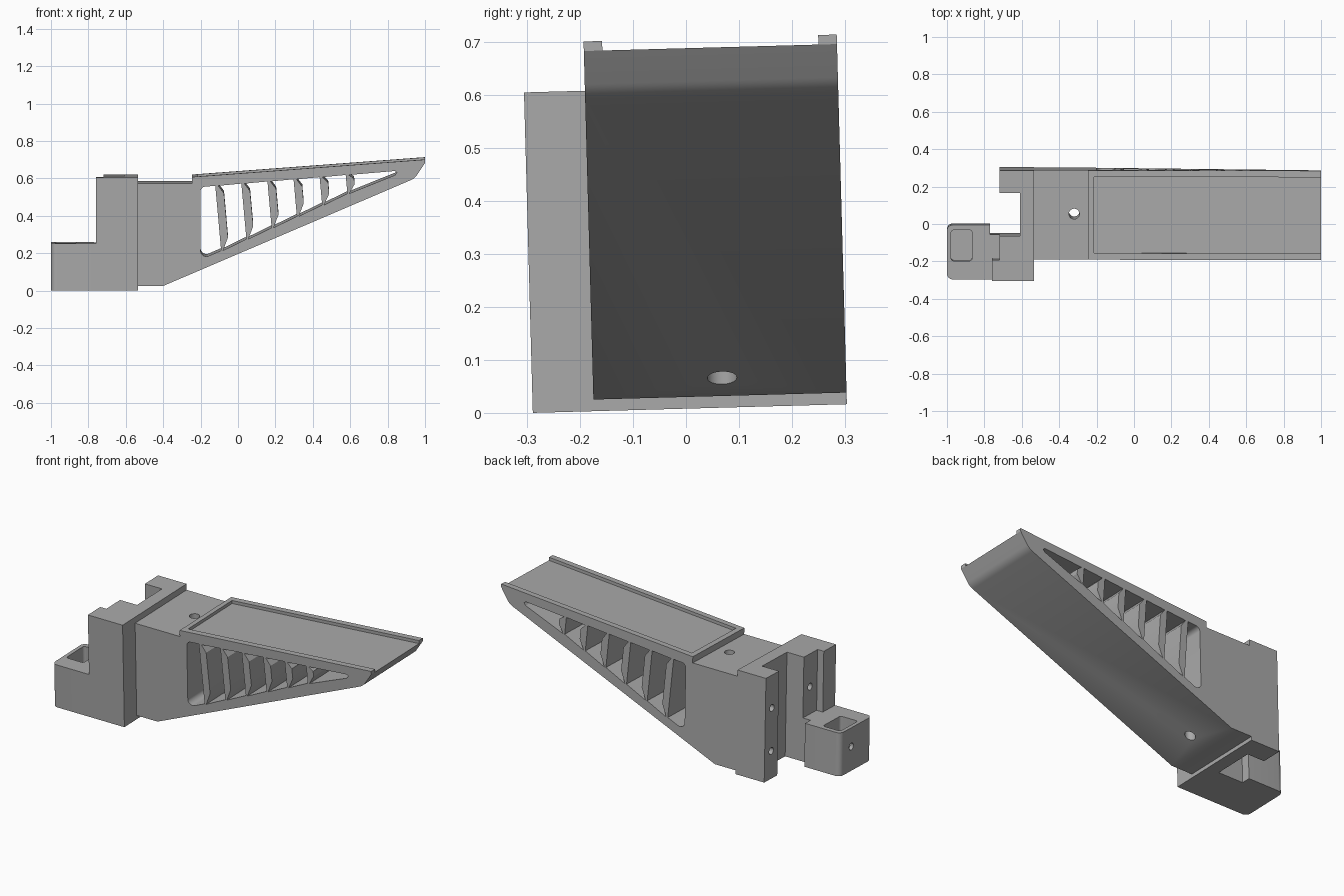
import bpy, bmesh, math
from mathutils import Matrix, Vector

cube = bpy.data.objects.get("Cube")
if cube:
    bpy.data.objects.remove(cube, do_unlink=True)

grey = bpy.data.materials.new("plain_grey")
grey.use_nodes = True
COLOUR = (0.4, 0.4, 0.4, 1)
grey.diffuse_color = COLOUR
grey.node_tree.nodes["Principled BSDF"].inputs["Base Color"].default_value = COLOUR

TILT = Matrix.Rotation(0.0275, 4, "X")
FRONT, BACK = -0.174, 0.304


def rounded(points, steps=6):
    """Round the corners of a polygon; each point is (u, v[, radius])."""
    out = []
    for i, p in enumerate(points):
        c = Vector(p[:2])
        if len(p) == 2:
            out.append(c)
            continue
        d1 = (Vector(points[i - 1][:2]) - c).normalized()
        d2 = (Vector(points[(i + 1) % len(points)][:2]) - c).normalized()
        half = d1.angle(d2) / 2
        reach = p[2] / math.tan(half)
        centre = c + (d1 + d2).normalized() * (p[2] / math.sin(half))
        a, b = c + d1 * reach - centre, c + d2 * reach - centre
        for k in range(steps + 1):
            t = k / steps
            out.append(centre + (a * (1 - t) + b * t).normalized() * p[2])
    return out


def prism(name, points, lo, hi, axis="z"):
    """Extrude a polygon along an axis; u, v are the other two axes in order."""
    place = {"x": lambda u, v, w: (w, u, v),
             "y": lambda u, v, w: (u, w, v),
             "z": lambda u, v, w: (u, v, w)}[axis]
    bm = bmesh.new()
    base = bm.faces.new([bm.verts.new(place(p[0], p[1], lo)) for p in rounded(points)])
    new = bmesh.ops.extrude_face_region(bm, geom=[base])["geom"]
    shift = Vector(place(0, 0, hi - lo))
    bmesh.ops.translate(bm, vec=shift, verts=[g for g in new if isinstance(g, bmesh.types.BMVert)])
    bmesh.ops.recalc_face_normals(bm, faces=bm.faces)
    mesh = bpy.data.meshes.new(name)
    bm.to_mesh(mesh)
    bm.free()
    mesh.materials.append(grey)
    obj = bpy.data.objects.new(name, mesh)
    bpy.context.collection.objects.link(obj)
    return obj


def hole(u, v, r, lo, hi, axis):
    ring = [(u + r * math.cos(k * math.tau / 24), v + r * math.sin(k * math.tau / 24))
            for k in range(24)]
    return prism("hole_cutter", ring, lo, hi, axis)


def finish(obj, cutters):
    """Cut, tilt into place and smooth the curved faces."""
    bpy.ops.object.select_all(action="DESELECT")
    bpy.context.view_layer.objects.active = obj
    obj.select_set(True)
    for c in cutters:
        mod = obj.modifiers.new("cut", "BOOLEAN")
        mod.operation, mod.solver, mod.object = "DIFFERENCE", "EXACT", c
        bpy.ops.object.modifier_apply(modifier=mod.name)
        bpy.data.objects.remove(c, do_unlink=True)
    obj.data.transform(TILT)
    bpy.ops.object.shade_smooth_by_angle(angle=math.radians(30))


# Wedge-shaped arm with a rounded tip
arm = prism("support_arm", [
    (-0.535, 0.03), (-0.4, 0.03), (0.945, 0.605, 0.08), (1, 0.688), (1, 0.706),
    (-0.245, 0.613), (-0.245, 0.577), (-0.535, 0.577)], FRONT, BACK, "y")


# Side openings, leaving slanted ribs that narrow at both ends
def top(x):
    return 0.56 + 0.0825 * (x + 0.19)


def bottom(x):
    return 0.215 + 0.434 * (x + 0.1)


def on_rib(x, z):
    return (x + (0.55 - z) * 0.09, z)


RIBS = [-0.12 + 0.1405 * k for k in range(6)]
cutters = []
for k in range(7):
    if k == 0:
        left = [(-0.2, top(-0.2), 0.025), (-0.2, bottom(-0.2), 0.03)]
    else:
        x = RIBS[k - 1]
        zt, zb = top(x), bottom(x + 0.03)
        cut = min(0.04, (zt - zb) * 0.2)
        left = [on_rib(x + 0.016, zt), on_rib(x + 0.043, zt - cut),
                on_rib(x + 0.043, zb + cut + 0.03), on_rib(x + 0.01, zb)]
    if k == 6:
        right = [(0.84, bottom(0.84)), (0.85, 0.637), (0.84, top(0.84))]
    else:
        right = [on_rib(RIBS[k], bottom(RIBS[k] + 0.03)), on_rib(RIBS[k], top(RIBS[k]))]
    cutters.append(prism("opening_cutter", left + right, -0.5, 0.6, "y"))

# Shallow tray on top, open at the tip, and a vertical bolt hole
slope = (0.706 - 0.613) / 1.245
tray_z = 0.613 + slope * 0.03 - 0.018
cutters.append(prism("tray_cutter", [
    (-0.215, tray_z), (1.1, tray_z + slope * 1.315), (1.1, 0.9), (-0.215, 0.9)],
    -0.139, 0.269, "y"))
cutters.append(hole(-0.32, 0.07, 0.028, -0.2, 0.9, "z"))
finish(arm, cutters)

# Upright clamp head with a channel in its outer side
head = prism("clamp_head", [
    (-0.76, -0.289), (-0.535, -0.289), (-0.535, BACK), (-0.72, BACK), (-0.72, 0.183),
    (-0.61, 0.183), (-0.61, -0.048), (-0.72, -0.048), (-0.72, -0.175), (-0.76, -0.175)],
    0.008, 0.613)
finish(head, [hole(y, z, 0.02, -0.9, -0.6, "x")
              for y, z in ((0.243, 0.42), (0.243, 0.17), (-0.11, 0.42))])

# Low block beside the head with a rounded pocket
block = prism("side_block", [
    (-1, -0.289, 0.03), (-0.76, -0.289), (-0.76, -0.175), (-0.72, -0.175),
    (-0.72, -0.048), (-0.77, -0.048), (-0.77, 0.003), (-1, 0.003, 0.03)], 0.008, 0.26)
pocket = prism("pocket_cutter", [
    (-0.978, -0.19, 0.015), (-0.865, -0.19, 0.015),
    (-0.865, -0.025, 0.015), (-0.978, -0.025, 0.015)], 0.08, 0.4)
finish(block, [pocket, hole(-0.1, 0.15, 0.02, -1.1, -0.92, "x")])
